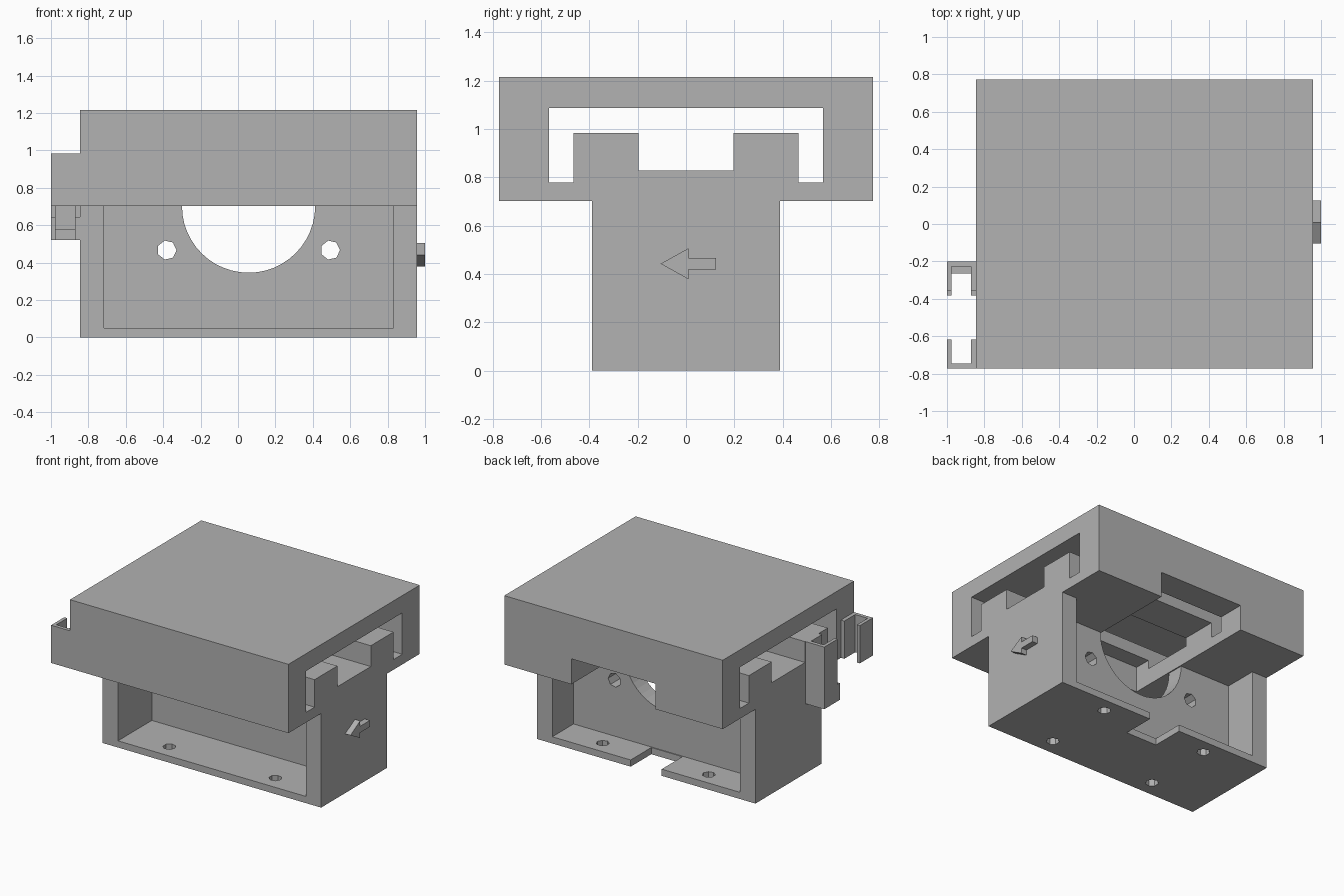
import bpy, bmesh, math
from mathutils import Vector

if "Cube" in bpy.data.objects:
    bpy.data.objects.remove(bpy.data.objects["Cube"])

grey = bpy.data.materials.new("plastic grey")
grey.use_nodes = True
COLOUR = (0.445, 0.445, 0.445, 1)
grey.diffuse_color = COLOUR
grey.node_tree.nodes["Principled BSDF"].inputs["Base Color"].default_value = COLOUR


def prism(name, points, axis, start, end):
    """Extrude a 2D outline along an axis; the outline uses the other two axes in order."""
    def place(p, d):
        return {"x": (d, *p), "y": (p[0], d, p[1]), "z": (*p, d)}[axis]
    bm = bmesh.new()
    face = bm.faces.new([bm.verts.new(place(p, start)) for p in points])
    step = Vector(place((0, 0), end - start))
    new = bmesh.ops.extrude_face_region(bm, geom=[face])["geom"]
    bmesh.ops.translate(bm, vec=step, verts=[v for v in new if isinstance(v, bmesh.types.BMVert)])
    bmesh.ops.recalc_face_normals(bm, faces=bm.faces)
    mesh = bpy.data.meshes.new(name)
    bm.to_mesh(mesh)
    bm.free()
    mesh.materials.append(grey)
    obj = bpy.data.objects.new(name, mesh)
    bpy.context.collection.objects.link(obj)
    return obj


def box(name, x, y, z):
    return prism(name, [(x[0], y[0]), (x[1], y[0]), (x[1], y[1]), (x[0], y[1])], "z", *z)


def ring(cx, cy, radius, sides):
    return [(cx + radius * math.cos(i * math.tau / sides),
             cy + radius * math.sin(i * math.tau / sides)) for i in range(sides)]


def cut(target, cutters):
    """Subtract each cutter, then remove it."""
    bpy.context.view_layer.objects.active = target
    for cutter in cutters:
        mod = target.modifiers.new("cut", "BOOLEAN")
        mod.operation, mod.solver, mod.object = "DIFFERENCE", "EXACT", cutter
        bpy.ops.object.modifier_apply(modifier=mod.name)
        bpy.data.objects.remove(cutter)


LEFT, RIGHT = -0.844, 0.957
MID = (LEFT + RIGHT) / 2
SHELF = 0.702
HOLE_X = (MID - 0.437, MID + 0.437)

# Upper block with the stepped belt slot and the recess underneath
block = box("upper_block", (LEFT, RIGHT), (-0.773, 0.773), (SHELF, 1.215))
half = [(0.197, 0.828), (0.197, 0.983), (0.465, 0.983), (0.465, 0.778), (0.567, 0.778), (0.567, 1.086)]
slot = half + [(-y, z) for y, z in reversed(half)]
cut(block, [
    prism("slot_cutter", slot, "x", LEFT - 0.1, RIGHT + 0.1),
    box("recess_cutter", (MID - 0.348, MID + 0.348), (-0.32, 0.9), (0.6, 0.892)),
])

# Lower stem: pockets either side of an upright web
stem = box("lower_stem", (LEFT, RIGHT), (-0.388, 0.388), (0, SHELF))
pocket = (MID - 0.774, MID + 0.774)
cutters = [
    box("front_pocket_cutter", pocket, (-0.6, 0.01), (0.05, 0.9)),
    box("back_pocket_cutter", pocket, (0.138, 0.6), (0.05, 0.9)),
    prism("shaft_cutter", ring(MID, SHELF, 0.356, 48), "y", -0.1, 0.25),
    box("floor_notch_cutter", (MID - 0.128, MID + 0.128), (0.145, 0.6), (-0.1, 0.1)),
]
for x in HOLE_X:
    cutters.append(prism("web_hole_cutter", ring(x, 0.467, 0.052, 7), "y", -0.1, 0.25))
    for y in (-0.265, 0.275):
        cutters.append(prism("floor_hole_cutter", ring(x, y, 0.045, 7), "z", -0.1, 0.1))
cut(stem, cutters)

# Raised direction arrow on the left side
arrow = [(-0.105, 0.442), (0.01, 0.378), (0.01, 0.418), (0.125, 0.418),
         (0.125, 0.466), (0.01, 0.466), (0.01, 0.506)]
prism("direction_arrow", arrow, "x", RIGHT, 1.0)

# Sensor holder on the right side: two channels facing each other
OUT, IN_A, IN_B = -1.0, -0.975, -0.872
front = [(OUT, -0.773), (LEFT, -0.773), (LEFT, -0.618), (IN_B, -0.618),
         (IN_B, -0.746), (IN_A, -0.746), (IN_A, -0.618), (OUT, -0.618)]
prism("front_holder_channel", front, "z", SHELF, 0.983)


def rear_channel(name, tip, web, z):
    outline = [(OUT, tip), (IN_A, tip), (IN_A, web), (IN_B, web),
               (IN_B, tip), (LEFT, tip), (LEFT, -0.2), (OUT, -0.2)]
    prism(name, outline, "z", *z)


rear_channel("rear_holder_foot", -0.383, -0.265, (0.52, 0.58))
rear_channel("rear_holder_step", -0.383, -0.228, (0.58, 0.645))
rear_channel("rear_holder_channel", -0.357, -0.228, (0.645, 0.983))
